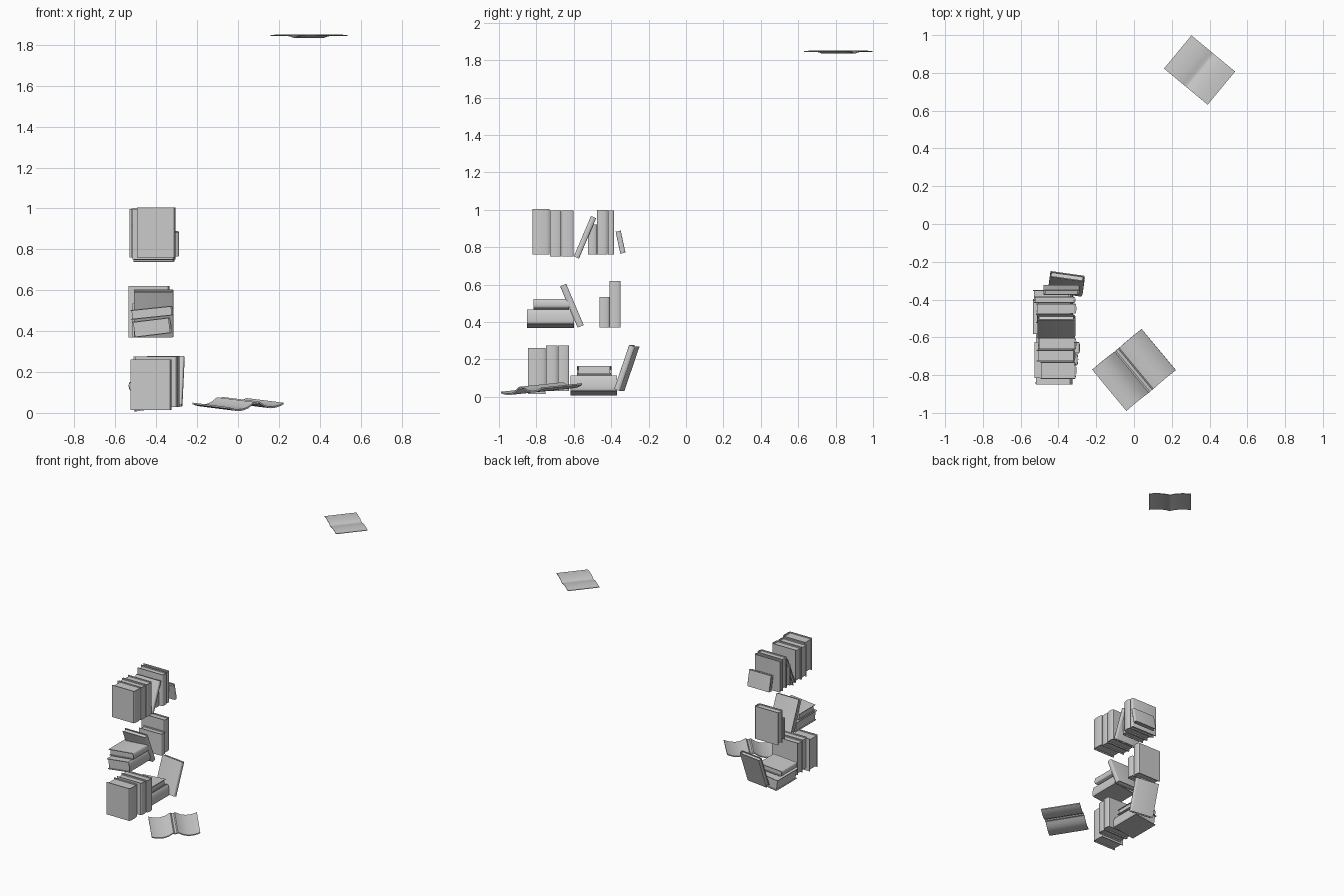
import bpy, bmesh, math
from mathutils import Matrix, Vector

cube = bpy.data.objects.get("Cube")
if cube:
    bpy.data.objects.remove(cube, do_unlink=True)

# One plain grey for everything
grey = bpy.data.materials.new("plain_grey")
grey.use_nodes = True
color = (0.6, 0.6, 0.6, 1)
grey.diffuse_color = color
grey.node_tree.nodes["Principled BSDF"].inputs["Base Color"].default_value = color


def finish(name, bm, matrix):
    bmesh.ops.recalc_face_normals(bm, faces=bm.faces)
    mesh = bpy.data.meshes.new(name)
    bm.to_mesh(mesh)
    bm.free()
    mesh.materials.append(grey)
    obj = bpy.data.objects.new(name, mesh)
    bpy.context.collection.objects.link(obj)
    obj.matrix_world = matrix
    bpy.ops.object.select_all(action='DESELECT')
    obj.select_set(True)
    bpy.context.view_layer.objects.active = obj
    bpy.ops.object.shade_smooth_by_angle(angle=math.radians(35))
    return obj


def extrude(bm, outline, depth, axis):
    """Extrude a closed outline along an axis, centred on it."""
    face = bm.faces.new([bm.verts.new(p - axis * depth / 2) for p in outline])
    geom = bmesh.ops.extrude_face_region(bm, geom=[face])["geom"]
    moved = [v for v in geom if isinstance(v, bmesh.types.BMVert)]
    bmesh.ops.translate(bm, verts=moved, vec=axis * depth)


def book(name, center, depth, thick, height, rx=0, ry=0, rz=0):
    """Closed book: wrapped cover with a rounded spine on +x, inset pages."""
    bm = bmesh.new()
    board, bulge = 0.005, 0.008
    a, b = depth / 2, thick / 2

    def wrap(inset):
        half = b - inset
        arc = [Vector((a - bulge + (bulge - inset) * math.cos(t), half * math.sin(t), 0))
               for t in (math.radians(-90 + 22.5 * i) for i in range(9))]
        return [Vector((-a, -half, 0))] + arc + [Vector((-a, half, 0))]

    extrude(bm, wrap(0) + wrap(board)[::-1], height, Vector((0, 0, 1)))
    pages = Matrix.Translation((-0.002, 0, 0)) @ Matrix.Diagonal(
        (depth - 0.016, thick - 2 * board, height - 0.018, 1))
    bmesh.ops.create_cube(bm, size=1, matrix=pages)
    turn = (Matrix.Rotation(math.radians(rz), 4, 'Z') @ Matrix.Rotation(math.radians(ry), 4, 'Y')
            @ Matrix.Rotation(math.radians(rx), 4, 'X'))
    return finish(name, bm, Matrix.Translation(center) @ turn)


def open_book(name, center, half, length, thick, turn, tilt):
    """Open book: mirrored page curve extruded along the spine."""
    bm = bmesh.new()
    curve = [(-u, h) for u, h in reversed(half)] + half
    top = [Vector((u, 0, h)) for u, h in curve]
    low = [Vector((u, 0, h - thick)) for u, h in reversed(curve)]
    extrude(bm, top + low, length, Vector((0, 1, 0)))
    rot = Matrix.Rotation(math.radians(tilt), 4, 'X') @ Matrix.Rotation(math.radians(turn), 4, 'Z')
    return finish(name, bm, Matrix.Translation(center) @ rot)


# Upright books: name, y start, y end, z low, z high, x low, x high
uprights = [
    ("upper_book_1", -.82, -.73, .76, 1.005, -.495, -.305),
    ("upper_book_2", -.728, -.667, .75, .997, -.515, -.31),
    ("upper_book_3", -.665, -.602, .75, .997, -.51, -.305),
    ("upper_short_book", -.525, -.477, .76, .92, -.52, -.33),
    ("upper_book_4", -.475, -.42, .76, 1.0, -.52, -.305),
    ("upper_book_5", -.418, -.385, .76, .997, -.53, -.31),
    ("middle_short_book", -.463, -.41, .37, .535, -.515, -.325),
    ("middle_tall_book", -.408, -.35, .37, .62, -.535, -.335),
    ("lower_book_1", -.845, -.75, .015, .262, -.525, -.325),
    ("lower_book_2", -.748, -.687, .03, .275, -.505, -.295),
    ("lower_book_3", -.685, -.625, .03, .275, -.51, -.285),
]
for name, y0, y1, z0, z1, x0, x1 in uprights:
    book(name, ((x0 + x1) / 2, (y0 + y1) / 2, (z0 + z1) / 2), x1 - x0, y1 - y0, z1 - z0)

# Leaning books
book("upper_leaning_book", (-.41, -.54, .853), .2, .03, .235, rx=-23)
book("upper_small_leaning_book", (-.383, -.35, .827), .19, .028, .12, rx=12)
book("middle_leaning_book", (-.412, -.61, .487), .195, .035, .24, rx=23)
book("lower_leaning_book", (-.358, -.317, .155), .185, .032, .25, rx=-19, rz=-8)

# Lying stacks
book("middle_stack_bottom", (-.42, -.725, .418), .19, .078, .25, rx=90, ry=-7)
book("middle_stack_top", (-.42, -.72, .49), .21, .048, .19, rx=90, ry=-6)
book("lower_stack_bottom", (-.42, -.493, .06), .19, .082, .25, rx=90, ry=-8)
book("lower_stack_top", (-.435, -.49, .137), .2, .042, .185, rx=90, ry=4, rz=180)

# Open books, one on the floor and one in the air
floor_curve = [(.008, .02), (.016, .026), (.03, .018), (.055, .004), (.09, -.004),
               (.125, -.003), (.155, .004), (.17, .01)]
open_book("floor_open_book", (0, -.772, .04), floor_curve, .284, .008, 39.6, 6)
air_curve = [(.004, -.009), (.02, -.004), (.05, .001), (.09, .003), (.12, .002), (.15, 0)]
open_book("air_open_book", (.347, .815, 1.848), air_curve, .228, .004, -39.6, 0)
